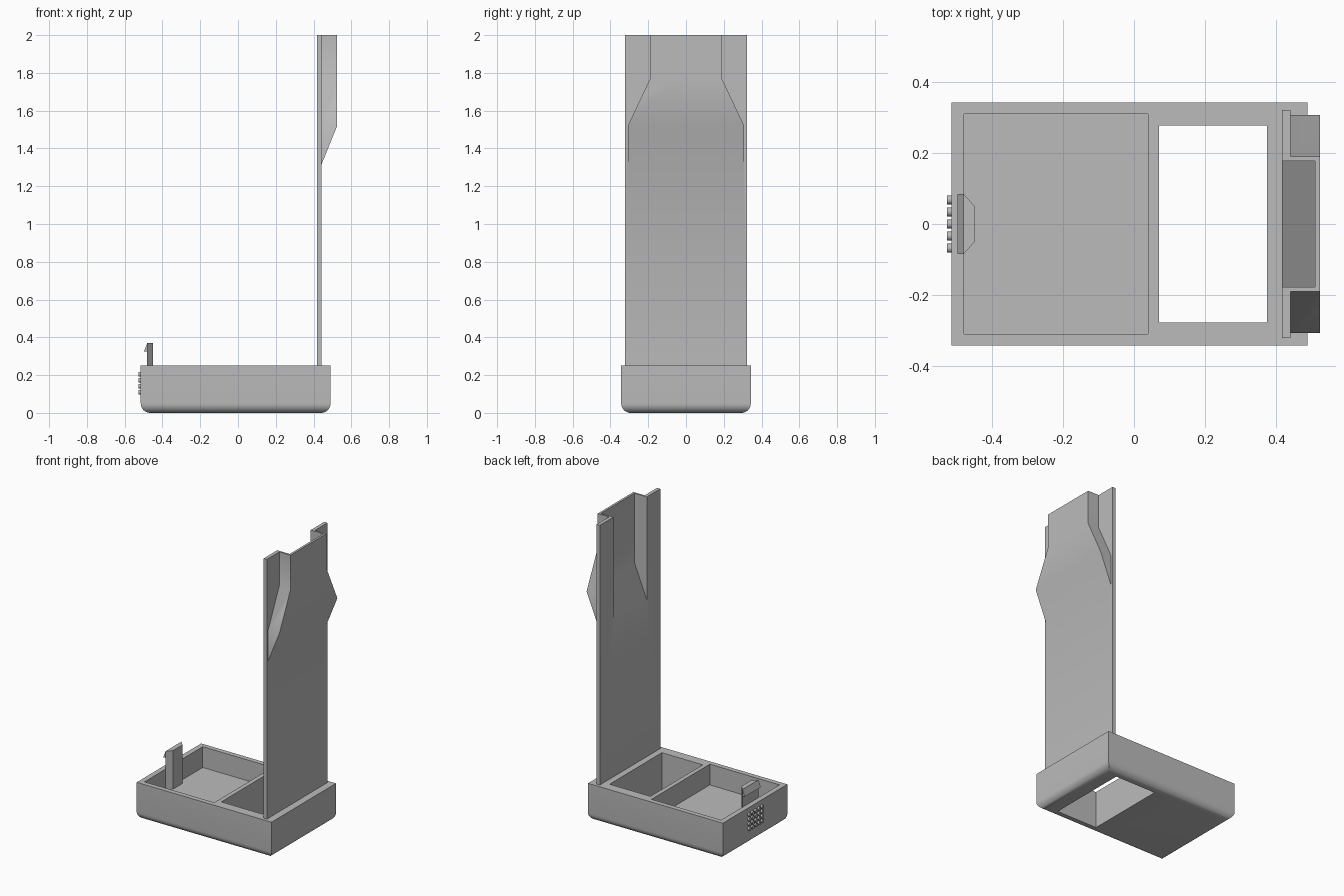
import bpy, bmesh, math
from mathutils import Vector

cube = bpy.data.objects.get("Cube")
if cube:
    bpy.data.objects.remove(cube, do_unlink=True)

grey = bpy.data.materials.new("plain grey")
grey.use_nodes = True
grey.diffuse_color = (0.5, 0.5, 0.5, 1)
grey.node_tree.nodes["Principled BSDF"].inputs["Base Color"].default_value = (0.5, 0.5, 0.5, 1)


def finish(name, bm):
    bmesh.ops.recalc_face_normals(bm, faces=bm.faces)
    mesh = bpy.data.meshes.new(name)
    bm.to_mesh(mesh)
    bm.free()
    mesh.materials.append(grey)
    obj = bpy.data.objects.new(name, mesh)
    bpy.context.scene.collection.objects.link(obj)
    return obj


def prism(name, points, axis, low, high):
    """Extrude a 2D outline along one axis; the outline uses the other two axes in order."""
    bm = bmesh.new()
    verts = []
    for p in points:
        co = list(p)
        co.insert(axis, low)
        verts.append(bm.verts.new(co))
    face = bm.faces.new(verts)
    out = bmesh.ops.extrude_face_region(bm, geom=[face])
    move = Vector((0, 0, 0))
    move[axis] = high - low
    bmesh.ops.translate(bm, vec=move, verts=[v for v in out["geom"] if isinstance(v, bmesh.types.BMVert)])
    return finish(name, bm)


def box(name, x0, x1, half_y, z0, z1):
    outline = [(x0, -half_y), (x1, -half_y), (x1, half_y), (x0, half_y)]
    return prism(name, outline, 2, z0, z1)


def activate(obj):
    bpy.ops.object.select_all(action='DESELECT')
    obj.select_set(True)
    bpy.context.view_layer.objects.active = obj


def combine(obj, tool, operation):
    mod = obj.modifiers.new("combine", 'BOOLEAN')
    mod.operation, mod.solver, mod.object = operation, 'EXACT', tool
    activate(obj)
    bpy.ops.object.modifier_apply(modifier=mod.name)
    bpy.data.objects.remove(tool, do_unlink=True)


def smooth(obj):
    activate(obj)
    bpy.ops.object.shade_smooth_by_angle(angle=math.radians(30))


# Base tray with rounded bottom edges, a pocket and a through opening
base = box("base_tray", -0.515, 0.49, 0.343, 0, 0.25)
bm = bmesh.new()
bm.from_mesh(base.data)
bottom = [e for e in bm.edges if all(v.co.z < 0.01 for v in e.verts)]
bmesh.ops.bevel(bm, geom=bottom, offset=0.05, segments=8, profile=0.5, affect='EDGES')
bm.to_mesh(base.data)
bm.free()
combine(base, box("pocket_cutter", -0.48, 0.04, 0.31, 0.11, 0.4), 'DIFFERENCE')
combine(base, box("opening_cutter", 0.07, 0.375, 0.278, -0.1, 0.4), 'DIFFERENCE')
smooth(base)

# Tall back plate with a flared bulge, hollowed by a straight channel
plate = box("back_plate", 0.417, 0.441, 0.322, 0.24, 2)
half = [(0.308, 1.25), (0.308, 1.52), (0.19, 1.77), (0.19, 2)]
silhouette = half + [(-y, z) for y, z in reversed(half)]
bulge = prism("bulge", silhouette, 0, 0.43, 0.525)
side = [(0.42, 1.26), (0.525, 1.52), (0.525, 2.1), (0.42, 2.1)]
combine(bulge, prism("bulge_side", side, 1, -0.5, 0.5), 'INTERSECT')
combine(plate, bulge, 'UNION')
channel = [(0.40, 1.265), (0.51, 1.535), (0.51, 2.1), (0.40, 2.1)]
combine(plate, prism("channel_cutter", channel, 1, -0.178, 0.178), 'DIFFERENCE')
smooth(plate)

# Clip post standing against the pocket wall, with a sloped hook
post = [(-0.481, -0.085), (-0.449, -0.05), (-0.449, 0.05), (-0.481, 0.085)]
prism("clip_post", post, 2, 0.105, 0.37)
hook = [(-0.48, 0.37), (-0.498, 0.325), (-0.48, 0.325)]
prism("clip_hook", hook, 1, -0.085, 0.085)

# Grid of small round studs on the end wall
bm = bmesh.new()
for row in range(4):
    for col in range(5):
        made = bmesh.ops.create_cone(bm, cap_ends=True, segments=20, radius1=0.0125,
                                     radius2=0.0125, depth=0.02)
        for v in made["verts"]:
            x, y, z = v.co
            v.co = (z - 0.517, y + (col - 2) * 0.034, x + 0.157 + (row - 1.5) * 0.032)
smooth(finish("end_studs", bm))
